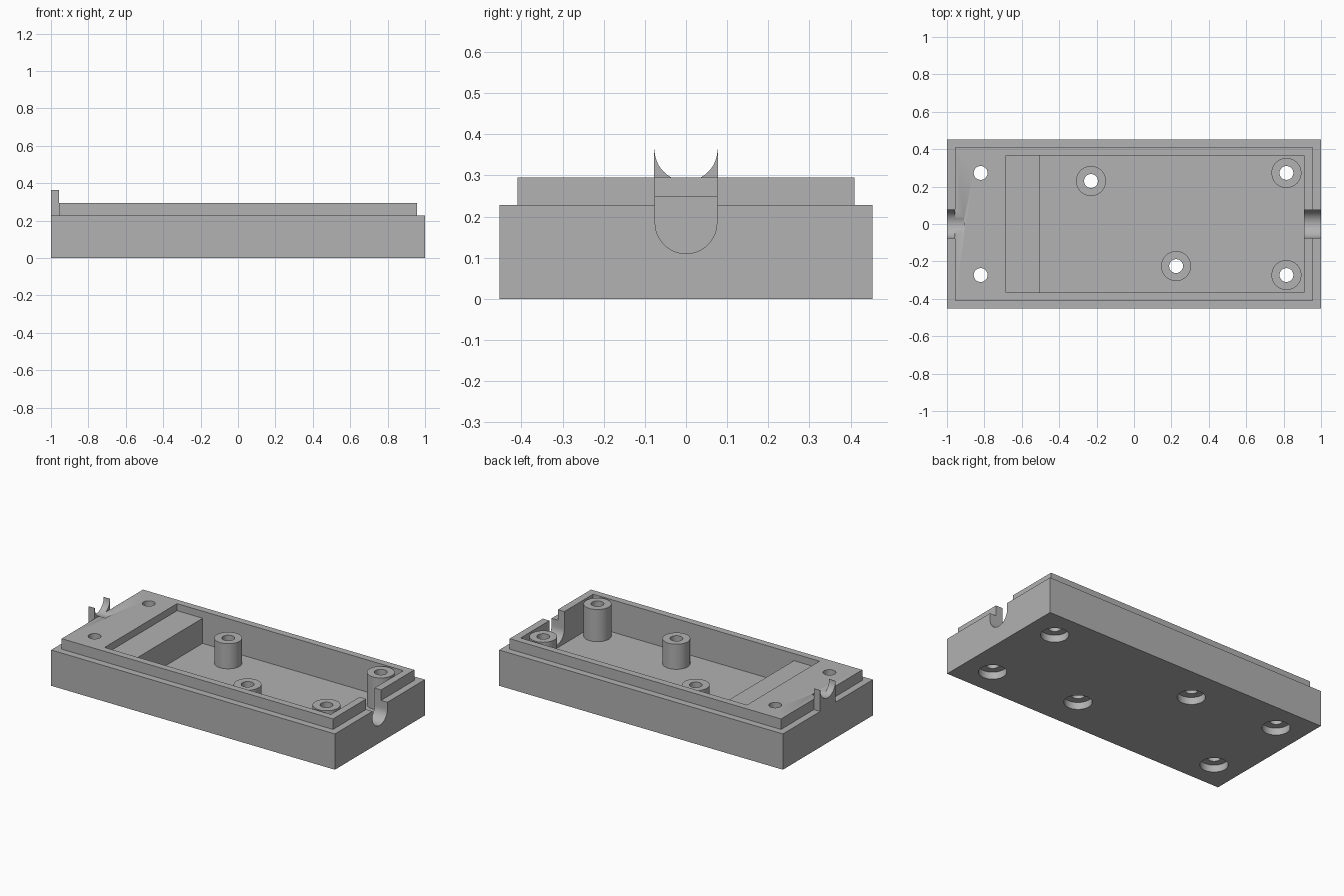
import bpy, bmesh, math
from mathutils import Matrix, Vector

cube = bpy.data.objects.get("Cube")
if cube:
    bpy.data.objects.remove(cube, do_unlink=True)

L, W = 1.0, 0.453            # half length, half width
BASE, RIM = 0.228, 0.295     # shoulder and rim heights
FLOOR, SHELF = 0.09, 0.25
HOLE, BOSS = 0.037, 0.08     # radii
INSET = 0.044

grey = bpy.data.materials.new("grey plastic")
grey.use_nodes = True
colour = (0.445, 0.445, 0.445, 1)
grey.diffuse_color = colour
grey.node_tree.nodes["Principled BSDF"].inputs["Base Color"].default_value = colour


def finish(name, bm):
    bmesh.ops.recalc_face_normals(bm, faces=bm.faces)
    me = bpy.data.meshes.new(name)
    bm.to_mesh(me)
    bm.free()
    me.materials.append(grey)
    ob = bpy.data.objects.new(name, me)
    bpy.context.collection.objects.link(ob)
    return ob


def prism(name, outline, direction):
    """Extrude a closed outline of 3D points."""
    bm = bmesh.new()
    face = bm.faces.new([bm.verts.new(p) for p in outline])
    new = bmesh.ops.extrude_face_region(bm, geom=[face])["geom"]
    bmesh.ops.translate(bm, vec=Vector(direction),
                        verts=[v for v in new if isinstance(v, bmesh.types.BMVert)])
    return finish(name, bm)


def box(name, x0, x1, half_y, z0, z1):
    outline = [(x0, -half_y, z0), (x1, -half_y, z0), (x1, half_y, z0), (x0, half_y, z0)]
    return prism(name, outline, (0, 0, z1 - z0))


def cylinder(name, x, y, r, z0, z1):
    bm = bmesh.new()
    bmesh.ops.create_cone(bm, cap_ends=True, segments=48, radius1=r, radius2=r,
                          depth=z1 - z0, matrix=Matrix.Translation((x, y, (z0 + z1) / 2)))
    return finish(name, bm)


def combine(target, tool, operation):
    mod = target.modifiers.new("cut", 'BOOLEAN')
    mod.operation, mod.solver, mod.object = operation, 'EXACT', tool
    bpy.context.view_layer.objects.active = target
    bpy.ops.object.modifier_apply(modifier=mod.name)
    bpy.data.objects.remove(tool, do_unlink=True)


def smooth(ob):
    bpy.ops.object.select_all(action='DESELECT')
    ob.select_set(True)
    bpy.context.view_layer.objects.active = ob
    bpy.ops.object.shade_smooth_by_angle(angle=math.radians(30))


# Outer shell: base block, raised rim and cable cradle at the right end
shell = box("enclosure_shell", -L, L, W, 0, BASE)
combine(shell, box("rim", -L + INSET, L - INSET, W - INSET, BASE / 2, RIM), 'UNION')
combine(shell, box("cradle", -L, -L + INSET, 0.078, BASE / 2, 0.363), 'UNION')

# Cavity with a raised shelf at one end
cy = W - 2 * INSET
section = [(-0.505, FLOOR), (0.91, FLOOR), (0.91, 0.5),
           (-0.685, 0.5), (-0.685, SHELF), (-0.505, SHELF)]
combine(shell, prism("cavity", [(x, -cy, z) for x, z in section], (0, 2 * cy, 0)), 'DIFFERENCE')

# Round-bottomed cable slot in the left end wall
r, zc = 0.075, 0.185
arc = [math.pi + math.pi * i / 24 for i in range(25)]
slot = [(0.86, r * math.cos(a), zc + r * math.sin(a)) for a in arc]
slot += [(0.86, r, 0.5), (0.86, -r, 0.5)]
combine(shell, prism("slot", slot, (0.3, 0, 0)), 'DIFFERENCE')

# Round groove through the cradle and into the rim
r, zc = 0.0765, 0.363
groove = [(-1.1, r * math.cos(a), zc + r * math.sin(a)) for a in arc]
groove += [(-1.1, r, 0.5), (-1.1, -r, 0.5)]
combine(shell, prism("groove", groove, (0.19, 0, 0)), 'DIFFERENCE')

# Screw holes with counterbores underneath
bosses = {"back_left_boss": (0.815, 0.273, RIM), "front_left_boss": (0.815, -0.273, RIM),
          "back_middle_boss": (-0.23, 0.23, SHELF), "front_middle_boss": (0.225, -0.225, SHELF)}
holes = [(x, y) for x, y, z in bosses.values()] + [(-0.82, 0.273), (-0.82, -0.273)]
for x, y in holes:
    combine(shell, cylinder("hole", x, y, HOLE, -0.1, 0.5), 'DIFFERENCE')
    combine(shell, cylinder("counterbore", x, y, 0.08, -0.1, 0.045), 'DIFFERENCE')
smooth(shell)

# Hollow screw bosses turned from a profile
for name, (x, y, top) in bosses.items():
    bm = bmesh.new()
    profile = [(BOSS, FLOOR), (BOSS, top), (HOLE, top), (HOLE, FLOOR)]
    verts = [bm.verts.new((x + pr, y, z)) for pr, z in profile]
    edges = [bm.edges.new(pair) for pair in zip(verts, verts[1:] + verts[:1])]
    bmesh.ops.spin(bm, geom=verts + edges, cent=(x, y, 0), axis=(0, 0, 1),
                   angle=2 * math.pi, steps=48, use_merge=True)
    bmesh.ops.remove_doubles(bm, verts=bm.verts, dist=0.0001)
    smooth(finish(name, bm))
